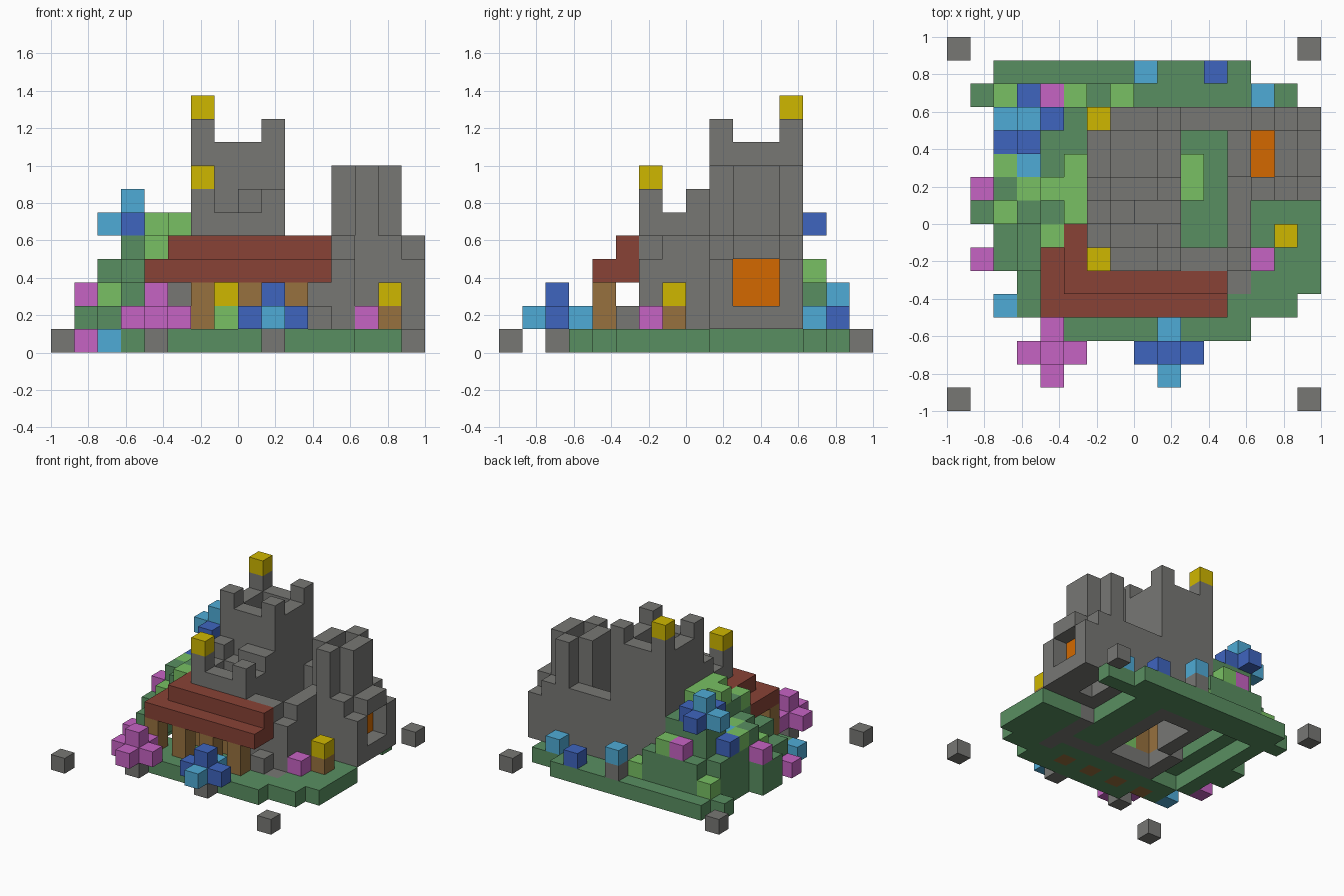
import bpy, bmesh
from mathutils import Vector

old = bpy.data.objects.get("Cube")
if old:
    bpy.data.objects.remove(old, do_unlink=True)

U = 0.125  # block size
COLOURS = {
    "stone_grey": (119, 119, 116), "grass_green": (89, 143, 97), "leaf_green": (120, 192, 99),
    "deep_blue": (63, 101, 191), "sky_blue": (79, 171, 214), "blossom_pink": (198, 99, 196),
    "lamp_yellow": (207, 183, 0), "roof_red": (136, 66, 54), "timber_brown": (151, 113, 62),
    "fire_orange": (211, 105, 0),
}


def linear(c):
    c /= 255
    return c / 12.92 if c <= 0.04045 else ((c + 0.055) / 1.055) ** 2.4


MATS = {}
for name, rgb in COLOURS.items():
    m = bpy.data.materials.new(name)
    m.use_nodes = True
    col = (*[linear(c) for c in rgb], 1)
    m.diffuse_color = col
    bsdf = m.node_tree.nodes["Principled BSDF"]
    bsdf.inputs["Base Color"].default_value = col
    bsdf.inputs["Roughness"].default_value = 0.9
    MATS[name] = m

world = {}  # block -> (part, colour)


def box(part, colour, x, y, z):
    """Fill inclusive block ranges; a single number means one block."""
    rng = [range(v, v + 1) if isinstance(v, int) else range(v[0], v[1] + 1) for v in (x, y, z)]
    for i in rng[0]:
        for j in rng[1]:
            for k in rng[2]:
                world[i, j, k] = (part, colour)


def clear(x, y, z):
    for i in range(x[0], x[1] + 1):
        for j in range(y[0], y[1] + 1):
            for k in range(z[0], z[1] + 1):
                world.pop((i, j, k), None)


G, L, S, W = "grass_green", "leaf_green", "stone_grey", "timber_brown"
DB, LB, P = "deep_blue", "sky_blue", "blossom_pink"

# Ground: first and last block of each row, then the opening underneath
rows = {3: (5, 12), 4: (3, 14), 5: (3, 15), 6: (2, 15), 7: (2, 15), 8: (1, 15), 9: (1, 11),
        10: (2, 11), 11: (2, 11), 12: (2, 11), 13: (1, 14), 14: (2, 12)}
for y, span in rows.items():
    box("ground", G, span, y, 0)
clear((3, 9), (6, 12), (0, 0))

# Corner marker stones
for x in (0, 15):
    for y in (0, 15):
        box("corner_stones", S, x, y, 0)

# Hillside: top level and top colour per column, a shell two blocks deep
hill = {6: "1g2g", 7: "1g2g4l", 8: "2l3g4g5l", 9: "3g3l5l5l", 10: "3l3g4g5l",
        11: "2g4g4g4g", 12: "2g4g4g4g", 13: "1l2g2g3l2g1l"}
for y, row in hill.items():
    for i in range(len(row) // 2):
        top, x = int(row[2 * i]), 2 + i
        box("hillside", G, x, y, (1 if x < 4 or y == 13 else max(1, top - 1), top))
        if row[2 * i + 1] == "l":
            box("hillside_leaves", L, x, y, top)
box("hillside", G, 1, (8, 9), 1)

# Great keep: hollow walls, sunken roof, corner merlons
box("keep", S, (6, 9), (9, 12), (0, 8))
clear((7, 8), (10, 11), (0, 6))
clear((7, 8), (10, 11), (8, 8))
for x in (6, 9):
    for y in (9, 12):
        box("keep", S, x, y, 9)

# Front hall: timber lower walls, sunken roof, merlons
box("hall", S, (6, 9), (6, 8), (0, 5))
box("hall", S, 5, (6, 8), 0)
box("hall", S, 5, 6, (1, 3))
box("hall_timber", W, (6, 9), 6, (1, 3))
box("hall_timber", W, 5, (7, 8), (1, 3))
clear((6, 8), (7, 8), (0, 3))
clear((7, 8), (9, 9), (0, 3))
clear((7, 8), (7, 7), (5, 5))
for x, y in ((6, 6), (9, 6), (6, 8), (8, 8), (9, 8)):
    box("hall", S, x, y, 6)
box("hall_window", "lamp_yellow", 7, 6, 2)
box("hall_shrub", L, 7, 6, 1)

# Curtain walls around the courtyard
box("curtain_wall", S, (10, 11), 6, (0, 4))
box("curtain_wall", S, 12, 6, (0, 3))
box("curtain_wall", S, 12, (7, 8), (0, 4))
box("curtain_wall", S, (10, 11), 12, (1, 4))
box("wall_step", S, 11, 5, 1)
box("path_tile", S, 12, 5, 0)
box("courtyard_shrub", L, 10, (9, 10), 1)

# Round side tower with open middle, fire recess and arch
box("side_tower", S, (12, 14), (9, 12), (1, 4))
box("side_tower", S, 13, (9, 12), (5, 7))
box("side_tower", S, (12, 14), (10, 11), (5, 7))
clear((13, 13), (10, 11), (1, 7))
box("side_tower_arch", S, 15, (9, 12), (1, 3))
clear((15, 15), (10, 11), (2, 3))
box("side_tower_arch", S, 15, (10, 11), 4)
box("hearth_fire", "fire_orange", (13, 14), (10, 11), (2, 3))

# Porch roof wrapping the front left corner, on timber posts
box("porch_roof", "roof_red", (4, 11), (4, 5), 3)
box("porch_roof", "roof_red", 4, (4, 6), 3)
box("porch_roof", "roof_red", 5, (5, 7), (3, 4))
box("porch_roof", "roof_red", (5, 11), 5, 4)
for x in (4, 6, 8, 10):
    box("porch_posts", W, x, 4, (0, 2))

# Lamps
for x, y, z in ((6, 12, 10), (6, 6, 7), (14, 7, 2)):
    box("lamps", "lamp_yellow", x, y, z)
box("lamp_post", W, 14, 7, 1)


def flower(part, x, y, z, side, ends, top):
    """Cross of petals around a centre, with one block on top."""
    box(part, side, (x - 1, x + 1), y, z)
    box(part, ends, x, y - 1, z)
    box(part, ends, x, y + 1, z)
    box(part, top, x, y, z + 1)


# Flowers with stems in front, one large bloom on the hill
flower("pink_flower", 4, 2, 1, P, P, P)
flower("blue_flower", 9, 2, 1, DB, LB, DB)
flower("hill_flower", 3, 12, 5, DB, DB, LB)
box("hill_flower", LB, 2, 12, 5)
for x in (4, 9):
    box("flower_stems", S, x, 2, 0)
box("flower_stems", S, 8, 14, 1)

# Single blossoms
for x, y, z, c in ((1, 6, 0, P), (1, 9, 2, P), (4, 13, 3, P), (13, 6, 1, P), (2, 4, 0, LB),
                   (3, 10, 3, LB), (8, 14, 2, LB), (13, 13, 1, LB), (2, 11, 3, DB), (11, 14, 1, DB)):
    box("blossoms", c, x, y, z)

# Mesh each part from its exposed block faces
AXES = [Vector(a) for a in ((1, 0, 0), (0, 1, 0), (0, 0, 1))]
parts = {}
for cell, (part, colour) in world.items():
    parts.setdefault(part, []).append((cell, colour))
for part, cells in parts.items():
    mesh = bpy.data.meshes.new(part)
    used = sorted({c for _, c in cells})
    for c in used:
        mesh.materials.append(MATS[c])
    bm = bmesh.new()
    for cell, colour in cells:
        centre = Vector(cell) + Vector((0.5, 0.5, 0.5))
        for a in range(3):
            for s in (1, -1):
                n = AXES[a] * s
                if tuple(int(v) for v in Vector(cell) + n) in world:
                    continue
                u, v = AXES[(a + 1) % 3], AXES[(a + 2) % 3] * s
                quad = [centre + (n + u * p + v * q) / 2 for p, q in ((-1, -1), (1, -1), (1, 1), (-1, 1))]
                f = bm.faces.new([bm.verts.new((w - Vector((8, 8, 0))) * U) for w in quad])
                f.material_index = used.index(colour)
    bmesh.ops.remove_doubles(bm, verts=bm.verts, dist=0.001)
    bmesh.ops.dissolve_limit(bm, angle_limit=0.01, verts=bm.verts, edges=bm.edges, delimit={'MATERIAL'})
    bm.to_mesh(mesh)
    bm.free()
    bpy.context.collection.objects.link(bpy.data.objects.new(part, mesh))
